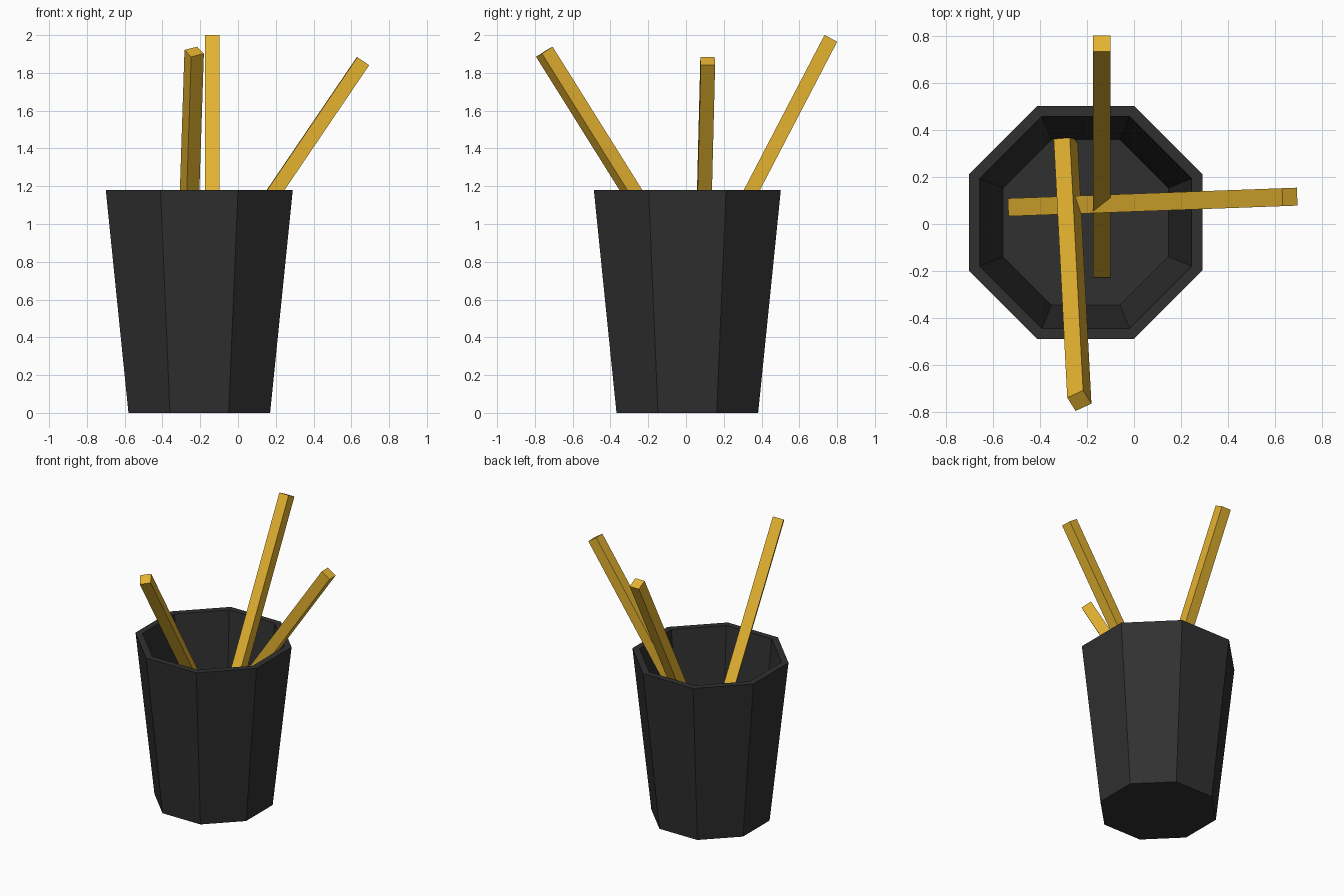
import bpy, bmesh, math
from mathutils import Vector, Matrix

if "Cube" in bpy.data.objects:
    bpy.data.objects.remove(bpy.data.objects["Cube"])


def material(name, color):
    mat = bpy.data.materials.new(name)
    mat.diffuse_color = (*color, 1)
    mat.use_nodes = True
    mat.node_tree.nodes["Principled BSDF"].inputs["Base Color"].default_value = mat.diffuse_color
    return mat


def add_object(name, bm, mat):
    bmesh.ops.recalc_face_normals(bm, faces=bm.faces)
    mesh = bpy.data.meshes.new(name)
    bm.to_mesh(mesh)
    bm.free()
    mesh.materials.append(mat)
    obj = bpy.data.objects.new(name, mesh)
    bpy.context.collection.objects.link(obj)
    return obj


def octagon_cup(name, center, profile, mat):
    """Join octagonal rings (apothem, z) into a closed shell."""
    bm = bmesh.new()
    rings = []
    for apothem, z in profile:
        r = apothem / math.cos(math.pi / 8)
        angles = [(i + 0.5) * math.pi / 4 for i in range(8)]
        rings.append([bm.verts.new((r * math.cos(a), r * math.sin(a), z)) for a in angles])
    for low, high in zip(rings, rings[1:]):
        for i in range(8):
            j = (i + 1) % 8
            bm.faces.new((low[i], low[j], high[j], high[i]))
    bm.faces.new(rings[0])
    bm.faces.new(rings[-1])
    obj = add_object(name, bm, mat)
    obj.location = center
    return obj


def pencil(name, bottom, top, side, mat, width=0.076):
    """Square stick from bottom to top, with one face turned towards side."""
    bottom, top = Vector(bottom), Vector(top)
    axis = (top - bottom).normalized()
    side = Vector(side)
    x = (side - axis * side.dot(axis)).normalized()
    y = axis.cross(x)
    bm = bmesh.new()
    bmesh.ops.create_cube(bm, size=1)
    bmesh.ops.scale(bm, vec=(width, width, (top - bottom).length), verts=bm.verts)
    obj = add_object(name, bm, mat)
    turn = Matrix((x, y, axis)).transposed().to_4x4()
    obj.matrix_world = Matrix.Translation((bottom + top) / 2) @ turn
    return obj


black = material("cup_black", (0.03, 0.03, 0.03))
gold = material("pencil_gold", (0.78, 0.45, 0.03))

# Tapered octagonal cup: outer wall, rim, inner wall, floor
octagon_cup("cup", (-0.205, 0.007, 0),
            [(0.375, 0), (0.495, 1.18), (0.45, 1.18), (0.351, 0.14)], black)

# Leaning pencils
pencil("back_pencil", (-0.137, -0.193, 0.14), (-0.137, 0.767, 1.983), (1, 0, 0), gold)
pencil("right_pencil", (-0.503, 0.072, 0.144), (0.6615, 0.115, 1.862), (-0.037, 1, 0), gold)
pencil("front_pencil", (-0.29, 0.353, 0.15), (-0.232, -0.75, 1.912), (0.068, 0.026, 0.026), gold)
